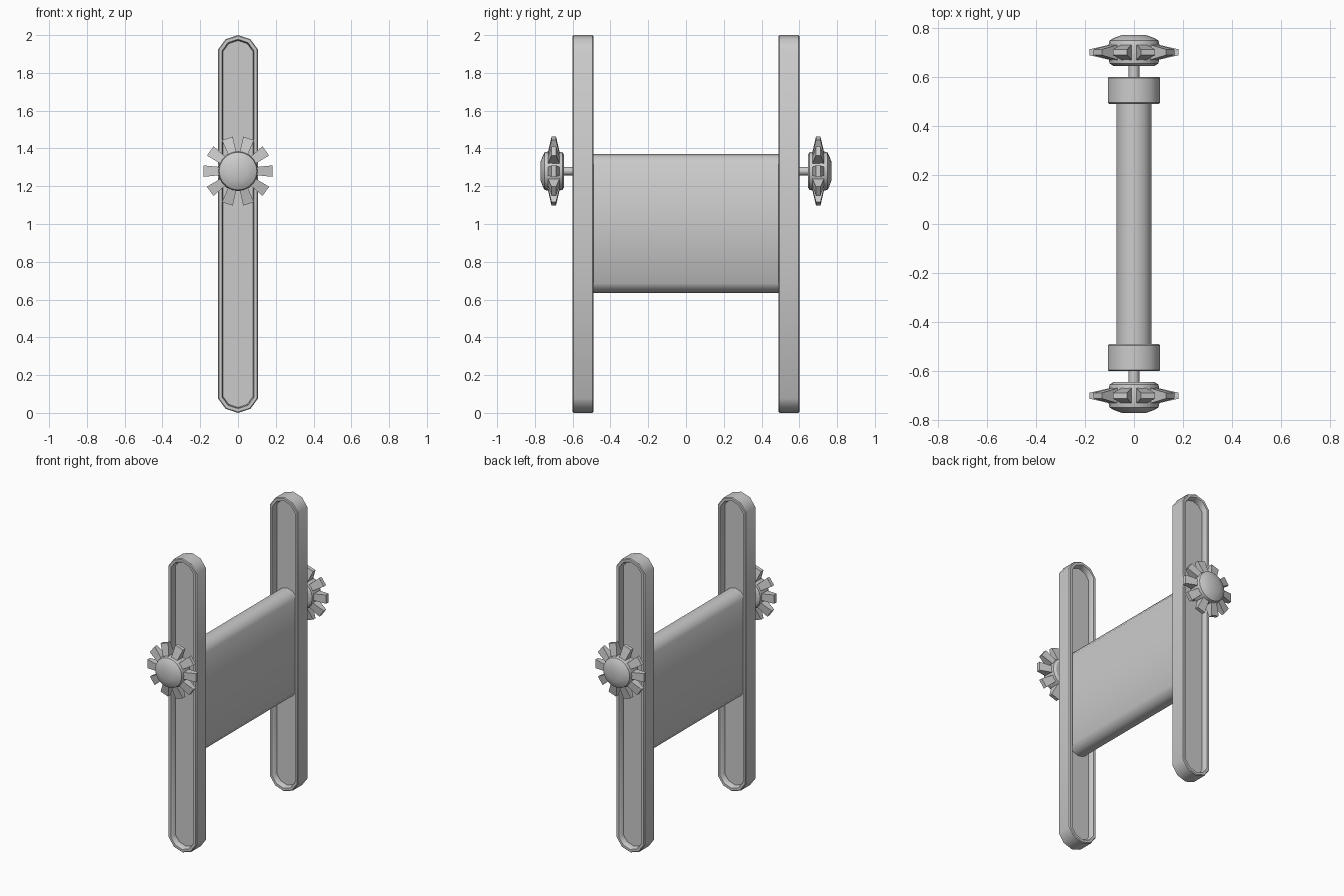
import bpy, bmesh
from math import sin, cos, pi, radians

if "Cube" in bpy.data.objects:
    bpy.data.objects.remove(bpy.data.objects["Cube"])


def finish(name, bm, angle):
    bmesh.ops.recalc_face_normals(bm, faces=bm.faces)
    mesh = bpy.data.meshes.new(name)
    bm.to_mesh(mesh)
    bm.free()
    ob = bpy.data.objects.new(name, mesh)
    bpy.context.collection.objects.link(ob)
    bpy.ops.object.select_all(action='DESELECT')
    ob.select_set(True)
    bpy.context.view_layer.objects.active = ob
    bpy.ops.object.shade_smooth_by_angle(angle=radians(angle))
    return ob


def loft(bm, rings):
    """Skin a list of equal-length point rings and cap both ends."""
    loops = [[bm.verts.new(p) for p in ring] for ring in rings]
    n = len(loops[0])
    for a, b in zip(loops, loops[1:]):
        for i in range(n):
            j = (i + 1) % n
            bm.faces.new((a[i], a[j], b[j], b[i]))
    bm.faces.new(loops[0])
    bm.faces.new(loops[-1])


def stadium(r, half, y, zc=1.0):
    """Ten-sided circle stretched upright, lying in an xz plane."""
    pts = []
    for k in range(10):
        a = radians(18 + 36 * k)
        pts.append((r * cos(a), y, zc + r * sin(a) + (half if k < 5 else -half)))
        # split the pointed bottom / top evenly: 18..162 deg is the upper arc
    return pts


def circle(r, y, zc, n):
    return [(r * cos(2 * pi * k / n), y, zc + r * sin(2 * pi * k / n)) for k in range(n)]


GEAR_Z = 1.28

# Central board joining the two rails
bm = bmesh.new()
loft(bm, [stadium(0.075, 0.2925, y, 1.0025) for y in (-0.54, 0.54)])
finish("centre_board", bm, 40)

for s, side in ((-1, "front"), (1, "back")):
    # Rail with a recess in both faces
    half_section = [(0.083, 0.015), (0.086, 0.049), (0.090, 0.055),
                    (0.107, 0.055), (0.112, 0.050)]
    section = [(r, -d) for r, d in half_section] + [(r, d) for r, d in reversed(half_section)]
    bm = bmesh.new()
    loft(bm, [stadium(r, 0.888, s * (0.545 + d)) for r, d in section])
    finish(side + "_rail", bm, 40)

    # Axle
    bm = bmesh.new()
    loft(bm, [circle(0.022, s * y, GEAR_Z, 12) for y in (0.55, 0.66)])
    finish(side + "_axle", bm, 40)

    # Domed gear hub
    hub = [(0.085, -0.055), (0.100, -0.045), (0.104, -0.02), (0.106, 0.02),
           (0.100, 0.048), (0.082, 0.058), (0.050, 0.070)]
    bm = bmesh.new()
    loft(bm, [circle(r, s * (0.70 + d), GEAR_Z, 20) for r, d in hub])
    finish(side + "_gear_hub", bm, 30)

    # Ten teeth, flaring sideways and thinning towards the tip
    bm = bmesh.new()
    for k in range(10):
        a = 2 * pi * k / 10
        rings = []
        for r, w, t in ((0.085, 0.021, 0.034), (0.182, 0.030, 0.012)):
            rings.append([(r * cos(a) - u * w * sin(a), s * 0.70 + v * t,
                           GEAR_Z + r * sin(a) + u * w * cos(a))
                          for u, v in ((-1, -1), (1, -1), (1, 1), (-1, 1))])
        loft(bm, rings)
    finish(side + "_gear_teeth", bm, 20)
